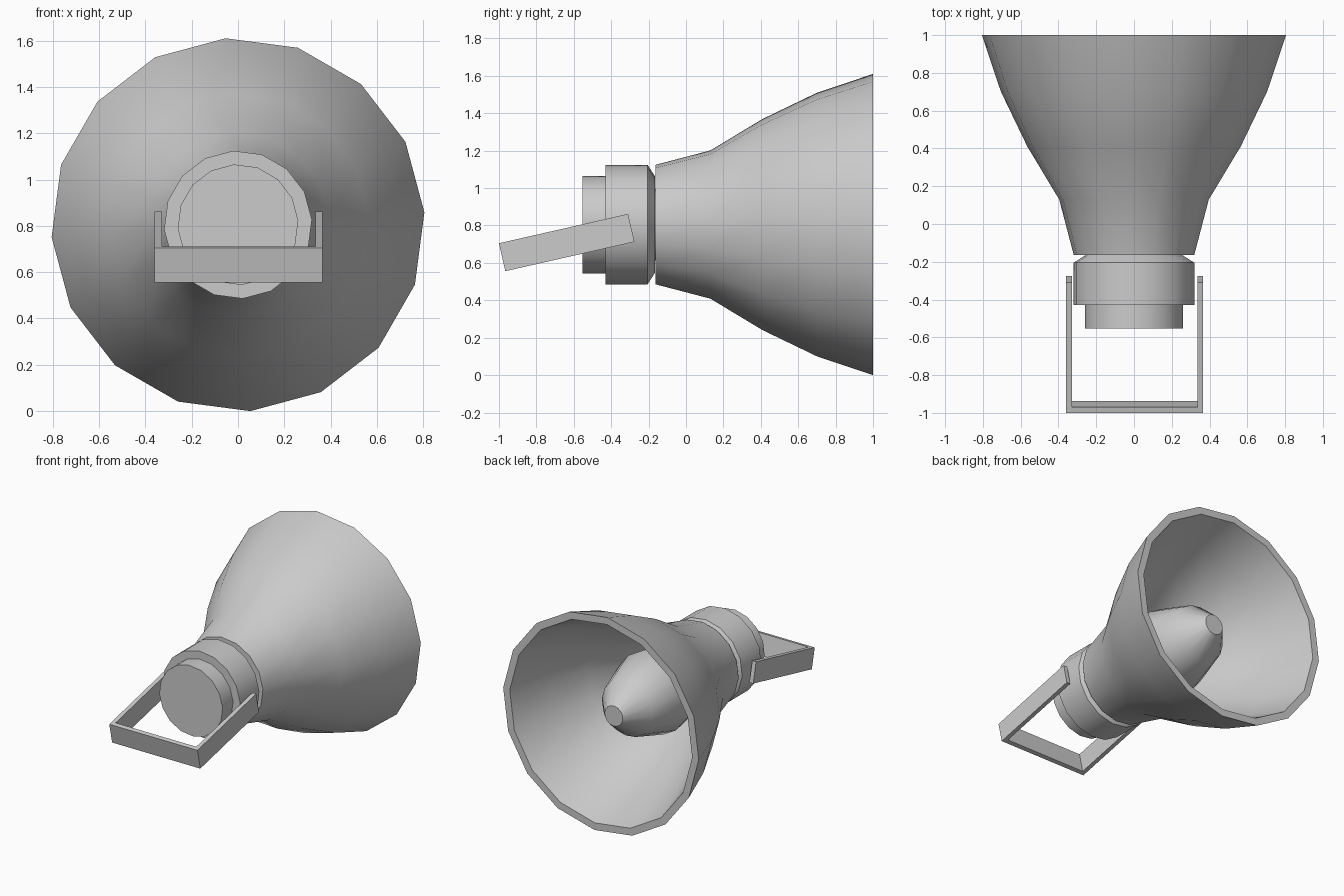
import bpy, bmesh
from math import sin, cos, radians, pi
from mathutils import Matrix

if "Cube" in bpy.data.objects:
    bpy.data.objects.remove(bpy.data.objects["Cube"])

AXIS_Z = 0.805
SIDES = 16
TWIST = radians(3.8)


def finish(name, bm):
    bmesh.ops.recalc_face_normals(bm, faces=bm.faces)
    me = bpy.data.meshes.new(name)
    bm.to_mesh(me)
    bm.free()
    ob = bpy.data.objects.new(name, me)
    bpy.context.collection.objects.link(ob)
    return ob


def lathe(name, profile, loop=False):
    """Spin (y, radius) points about the horn axis; cap ends or close the loop."""
    bm = bmesh.new()
    rings = []
    for y, r in profile:
        angles = [TWIST + 2 * pi * i / SIDES for i in range(SIDES)]
        rings.append([bm.verts.new((r * cos(a), y, AXIS_Z + r * sin(a))) for a in angles])
    pairs = list(zip(rings, rings[1:]))
    if loop:
        pairs.append((rings[-1], rings[0]))
    else:
        bm.faces.new(rings[0])
        bm.faces.new(rings[-1])
    for a, b in pairs:
        for i in range(SIDES):
            j = (i + 1) % SIDES
            bm.faces.new((a[i], a[j], b[j], b[i]))
    ob = finish(name, bm)
    bpy.ops.object.select_all(action='DESELECT')
    ob.select_set(True)
    bpy.context.view_layer.objects.active = ob
    bpy.ops.object.shade_smooth_by_angle(angle=radians(30))
    return ob


# Flared horn shell with wall thickness
outer = [(-0.163, 0.32), (0.13, 0.397), (0.41, 0.566), (0.70, 0.706), (1.0, 0.807)]
inner = [(y, r - 0.054) for y, r in reversed(outer)]
lathe("horn_bell", outer + inner, loop=True)

# Bullet-shaped plug inside the horn
lathe("horn_plug", [(-0.17, 0.19), (0.13, 0.26), (0.40, 0.30),
                    (0.69, 0.21), (0.85, 0.075)])

# Driver housing with chamfered neck, and the rear cap
lathe("driver_housing", [(-0.43, 0.32), (-0.205, 0.32), (-0.165, 0.257)])
lathe("rear_cap", [(-0.553, 0.261), (-0.42, 0.261)])

# Tilted U-shaped mounting bracket: outline in plan, extruded to strap height
W, T, L, H = 0.363, 0.031, 0.708, 0.153
plan = [(-W, 0), (W, 0), (W, L), (W - T, L), (W - T, T), (T - W, T), (T - W, L), (-W, L)]
bm = bmesh.new()
low = [bm.verts.new((x, y, -H)) for x, y in plan]
top = [bm.verts.new((x, y, 0)) for x, y in plan]
for idx in ((0, 1, 4, 5), (1, 2, 3, 4), (5, 6, 7, 0)):
    bm.faces.new([low[i] for i in idx])
    bm.faces.new([top[i] for i in idx])
for i in range(8):
    j = (i + 1) % 8
    bm.faces.new((low[i], low[j], top[j], top[i]))
bracket = finish("mounting_bracket", bm)
bracket.data.transform(Matrix.Translation((0.003, -1.0, 0.705))
                       @ Matrix.Rotation(radians(12.8), 4, 'X'))
